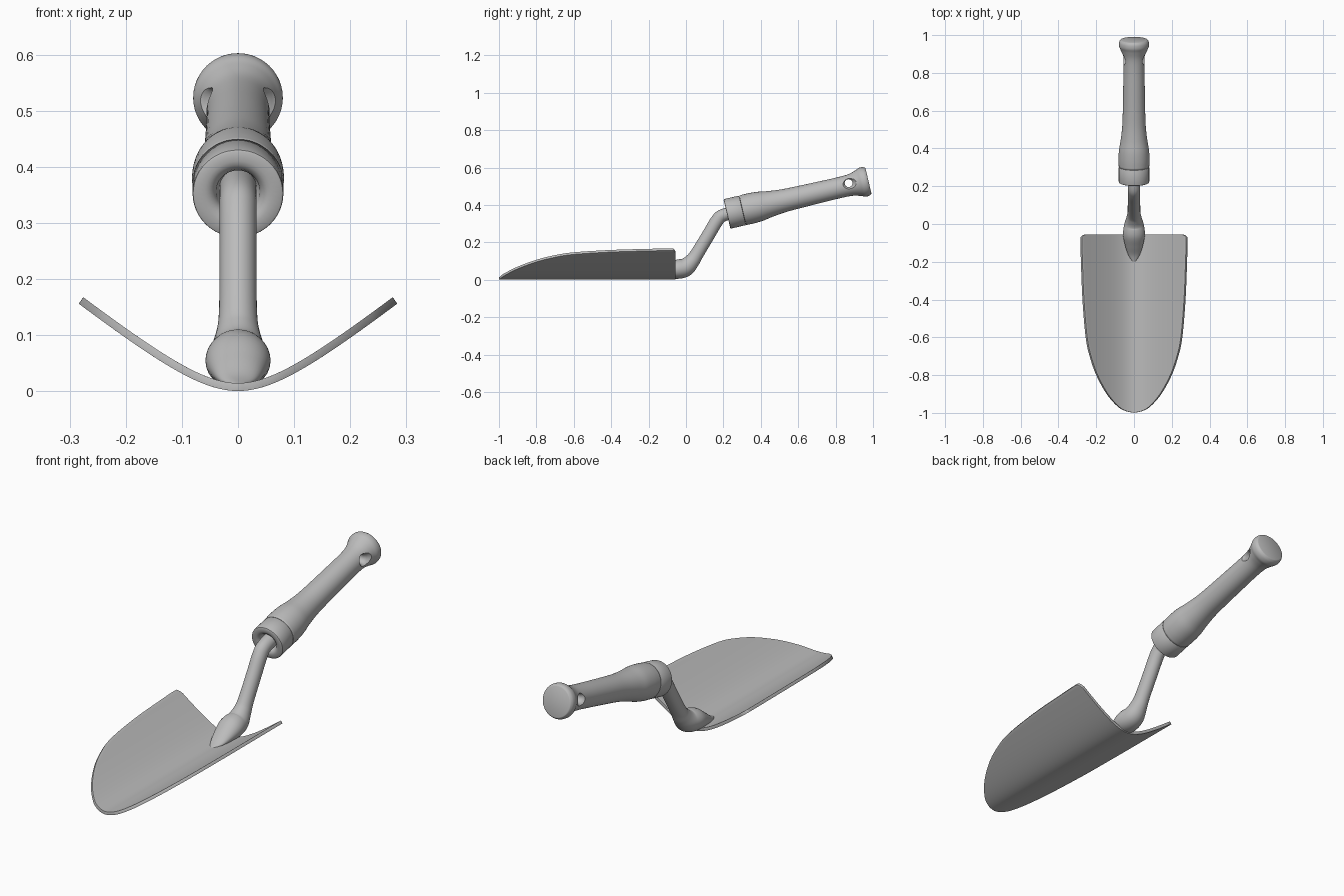
import bpy, bmesh, math
from mathutils import Vector

if "Cube" in bpy.data.objects:
    bpy.data.objects.remove(bpy.data.objects["Cube"])

grey = bpy.data.materials.new("plain grey")
grey.use_nodes = True
GREY = (0.5, 0.5, 0.5, 1)
grey.diffuse_color = GREY
grey.node_tree.nodes["Principled BSDF"].inputs["Base Color"].default_value = GREY


def spline(points, steps):
    """Catmull-Rom curve through points of any dimension."""
    pts = [Vector(p) for p in points]
    pts = [2 * pts[0] - pts[1]] + pts + [2 * pts[-1] - pts[-2]]
    out = []
    for a, b, c, d in zip(pts, pts[1:], pts[2:], pts[3:]):
        for i in range(steps):
            t = i / steps
            out.append(0.5 * (2 * b + (c - a) * t + (2 * a - 5 * b + 4 * c - d) * t * t
                              + (3 * b - a - 3 * c + d) * t ** 3))
    return out + [pts[-2]]


def loft(name, rows, closed=True, caps=True):
    """Skin a list of equally long rows of points."""
    bm = bmesh.new()
    vs = [[bm.verts.new(p) for p in row] for row in rows]
    n = len(rows[0])
    for r, s in zip(vs, vs[1:]):
        for i in range(n if closed else n - 1):
            j = (i + 1) % n
            bm.faces.new((r[i], r[j], s[j], s[i]))
    if caps:
        bm.faces.new(vs[0])
        bm.faces.new(vs[-1])
    bmesh.ops.remove_doubles(bm, verts=bm.verts, dist=0.00005)
    bmesh.ops.recalc_face_normals(bm, faces=bm.faces)
    mesh = bpy.data.meshes.new(name)
    bm.to_mesh(mesh)
    bm.free()
    mesh.materials.append(grey)
    ob = bpy.data.objects.new(name, mesh)
    bpy.context.collection.objects.link(ob)
    return ob


def select(ob):
    bpy.ops.object.select_all(action='DESELECT')
    ob.select_set(True)
    bpy.context.view_layer.objects.active = ob


def smooth(ob, degrees=35):
    select(ob)
    bpy.ops.object.shade_smooth_by_angle(angle=math.radians(degrees))


def revolve(name, profile, n=48):
    """Turn (radius, height) pairs around the local z axis."""
    rows = [[(r * math.cos(k * math.tau / n), r * math.sin(k * math.tau / n), h)
             for k in range(n)] for r, h in profile]
    return loft(name, rows)


# Blade: curved sheet, pointed in front, with rounded back corners
outline = spline([(-1, 0), (-0.99, 0.045), (-0.965, 0.088), (-0.9, 0.145), (-0.8, 0.2),
                  (-0.7, 0.235), (-0.6, 0.256), (-0.4, 0.273), (-0.2, 0.281),
                  (-0.085, 0.284), (-0.065, 0.279), (-0.055, 0.262)], 5)
HALF = 24


def dish(x):
    return 0.8 * (math.sqrt(x * x + 0.0121) - 0.11) + 0.001


rows = []
for y, w in outline:
    w = max(w, 0)
    rows.append([(w * k / HALF, y, dish(w * k / HALF)) for k in range(-HALF, HALF + 1)])
blade = loft("blade", rows, closed=False, caps=False)
for f in blade.data.polygons:
    if f.normal.z < 0:
        f.flip()
solid = blade.modifiers.new("thickness", 'SOLIDIFY')
solid.thickness = 0.014
solid.offset = 1
bevel = blade.modifiers.new("soft rim", 'BEVEL')
bevel.width = 0.003
bevel.segments = 2
bevel.limit_method = 'ANGLE'
bevel.angle_limit = math.radians(50)
smooth(blade, 40)

# Shaft: bent rod whose foot flares and flattens onto the blade
# each station: y, z, half width, half depth
stations = spline([(-0.2, 0.012, 0.008, 0.003), (-0.16, 0.02, 0.032, 0.013),
                   (-0.11, 0.036, 0.048, 0.032), (-0.055, 0.054, 0.058, 0.05),
                   (-0.005, 0.066, 0.052, 0.05), (0.032, 0.1, 0.04, 0.041),
                   (0.06, 0.141, 0.034, 0.036), (0.121, 0.242, 0.033, 0.035),
                   (0.165, 0.315, 0.033, 0.035), (0.2, 0.346, 0.033, 0.034),
                   (0.3, 0.372, 0.033, 0.033)], 6)
rows = []
for i, (y, z, a, b) in enumerate(stations):
    p, q = stations[max(i - 1, 0)], stations[min(i + 1, len(stations) - 1)]
    t = Vector((q[0] - p[0], q[1] - p[1])).normalized()
    ring = []
    for k in range(32):
        u = k * math.tau / 32
        s = b * math.sin(u)
        ring.append((a * math.cos(u), y - t.y * s, max(z + t.x * s, 0.003)))
    rows.append(ring)
shaft = loft("shaft", rows)
smooth(shaft)

# Handle: ferrule collar and turned grip on one tilted axis
TILT = math.radians(13.2)


def place(ob):
    ob.location = (0, 0.219, 0.352)
    ob.rotation_euler.x = TILT - math.pi / 2


ferrule = revolve("ferrule", [(0.03, 0.05), (0.037, 0.04), (0.039, 0.018), (0.044, 0.007),
                              (0.053, 0.001), (0.06, 0), (0.077, 0), (0.08, 0.002),
                              (0.081, 0.006), (0.081, 0.082), (0.079, 0.085), (0.03, 0.085)])
body = spline([(0.081, 0.089), (0.082, 0.13), (0.079, 0.18), (0.07, 0.235), (0.062, 0.31),
               (0.059, 0.4), (0.057, 0.52), (0.056, 0.62), (0.059, 0.68), (0.07, 0.72),
               (0.079, 0.742), (0.079, 0.762), (0.073, 0.774), (0.068, 0.777)], 5)
grip = revolve("grip", [(0.03, 0.084), (0.079, 0.086)] + [tuple(p) for p in body])

# Hanging hole: flared cutter across the grip
cutter = revolve("hole_cutter", [(0.05, -0.08), (0.036, -0.06), (0.026, -0.05), (0.021, -0.038),
                                 (0.021, 0.038), (0.026, 0.05), (0.036, 0.06), (0.05, 0.08)], 32)
cutter.rotation_euler.y = math.pi / 2
cutter.location = (0, -0.012, 0.671)
cutter.hide_render = True
cut = grip.modifiers.new("hole", 'BOOLEAN')
cut.object = cutter
cut.solver = 'EXACT'
select(grip)
bpy.ops.object.modifier_apply(modifier="hole")
bpy.data.objects.remove(cutter)

for part in (ferrule, grip):
    place(part)
    smooth(part)
